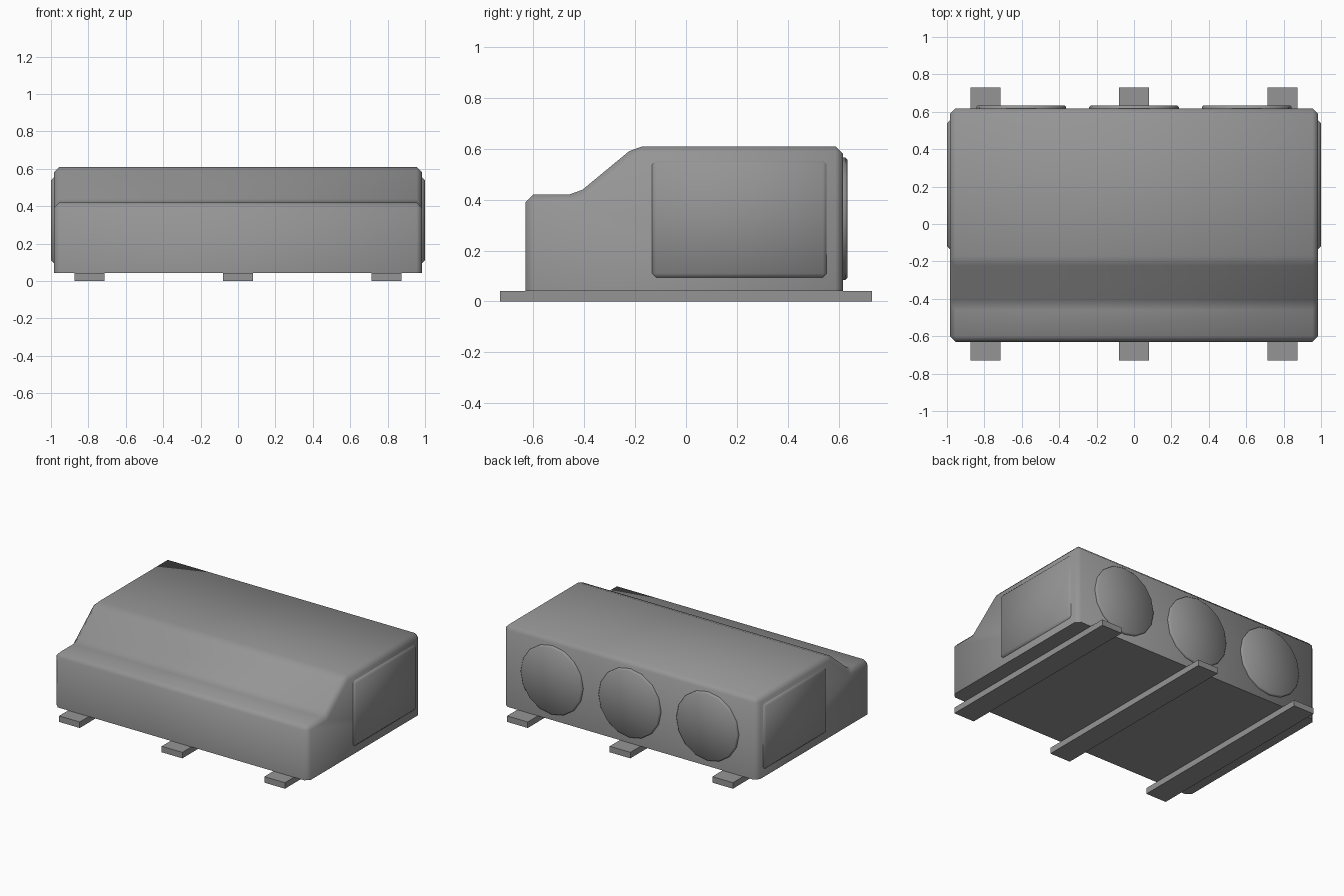
import bpy
import bmesh
from math import radians
from mathutils import Matrix

default = bpy.data.objects.get("Cube")
if default:
    bpy.data.objects.remove(default, do_unlink=True)

# Single painted-metal colour
grey = bpy.data.materials.new("grey_metal")
grey.use_nodes = True
colour = (0.3, 0.3, 0.3, 1.0)
grey.diffuse_color = colour
grey.node_tree.nodes["Principled BSDF"].inputs["Base Color"].default_value = colour


def finish(name, bm, smooth=True):
    """Turn a bmesh into a named, shaded object."""
    bmesh.ops.recalc_face_normals(bm, faces=bm.faces)
    mesh = bpy.data.meshes.new(name)
    bm.to_mesh(mesh)
    bm.free()
    mesh.materials.append(grey)
    if smooth:
        mesh.shade_smooth()
        mesh.set_sharp_from_angle(angle=radians(65))
    obj = bpy.data.objects.new(name, mesh)
    bpy.context.collection.objects.link(obj)
    return obj


def chamfer(bm, edges, width):
    bmesh.ops.bevel(bm, geom=edges, offset=width, segments=1,
                    profile=0.5, affect='EDGES')


def box(lo, hi):
    bm = bmesh.new()
    bmesh.ops.create_cube(bm, size=1)
    size = [b - a for a, b in zip(lo, hi)]
    mid = [(a + b) / 2 for a, b in zip(lo, hi)]
    bmesh.ops.transform(bm, verts=bm.verts,
                        matrix=Matrix.Translation(mid) @ Matrix.Diagonal((*size, 1)))
    return bm


# Housing: stepped side profile pulled across the width, open edges chamfered
BOTTOM, HALF, BACK = 0.042, 0.985, 0.617
profile = [(-0.63, BOTTOM), (-0.63, 0.42), (-0.43, 0.42),
           (-0.2, 0.61), (BACK, 0.61), (BACK, BOTTOM)]
bm = bmesh.new()
side = bm.faces.new([bm.verts.new((-HALF, y, z)) for y, z in profile])
pulled = bmesh.ops.extrude_face_region(bm, geom=[side], use_keep_orig=True)
new_verts = [g for g in pulled["geom"] if isinstance(g, bmesh.types.BMVert)]
bmesh.ops.translate(bm, verts=new_verts, vec=(2 * HALF, 0, 0))
bmesh.ops.recalc_face_normals(bm, faces=bm.faces)
chamfer(bm, [e for e in bm.edges
             if max(v.co.z for v in e.verts) > BOTTOM + 0.01], 0.03)
finish("housing", bm)

# Raised cover on each side
for label, sign in (("left", 1), ("right", -1)):
    xs = sorted((sign * 0.94, sign * 1.0))
    bm = box((xs[0], -0.14, 0.088), (xs[1], 0.56, 0.56))
    chamfer(bm, bm.edges[:], 0.022)
    finish(label + "_side_cover", bm)

# Three round covers on the back
for label, x in (("left", 0.603), ("middle", 0), ("right", -0.603)):
    bm = bmesh.new()
    bmesh.ops.create_cone(bm, cap_ends=True, cap_tris=True, segments=16,
                          radius1=0.24, radius2=0.24, depth=0.05)
    place = Matrix.Translation((x, 0.609, 0.325)) @ Matrix.Rotation(radians(90), 4, 'X')
    bmesh.ops.transform(bm, verts=bm.verts, matrix=place)
    chamfer(bm, [e for e in bm.edges if e.calc_face_angle() > 0.8], 0.008)
    finish(label + "_round_cover", bm)

# Mounting rails running front to back under the housing
for label, x in (("left", 0.795), ("middle", 0), ("right", -0.795)):
    finish(label + "_rail", box((x - 0.08, -0.73, 0), (x + 0.08, 0.73, BOTTOM)),
           smooth=False)
